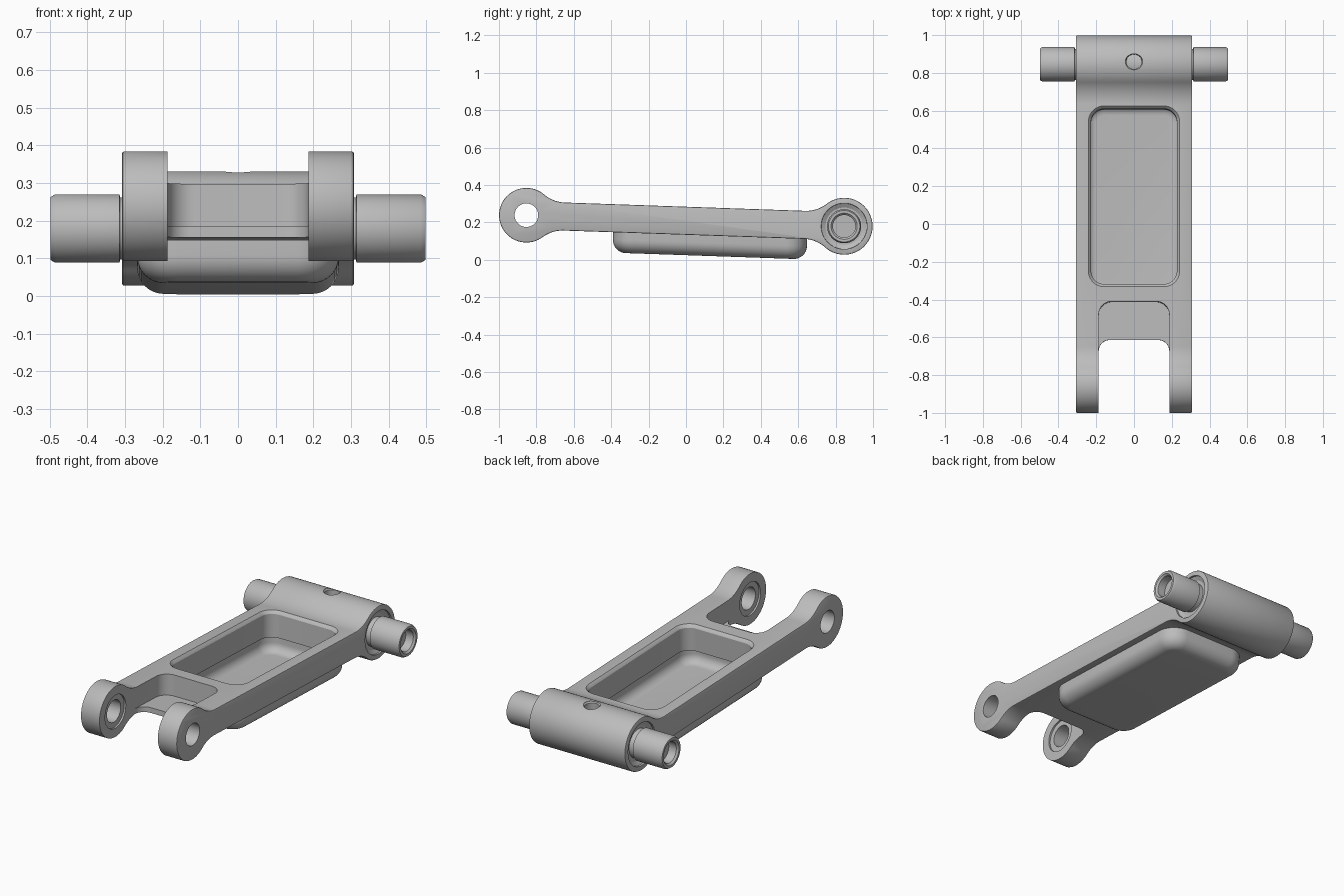
import bpy, bmesh
from math import sin, cos, pi, atan2, sqrt
from mathutils import Matrix

cube = bpy.data.objects.get("Cube")
if cube:
    bpy.data.objects.remove(cube, do_unlink=True)

metal = bpy.data.materials.new("grey metal")
metal.use_nodes = True
metal.diffuse_color = (0.5, 0.5, 0.5, 1)
metal.node_tree.nodes["Principled BSDF"].inputs["Base Color"].default_value = (0.5, 0.5, 0.5, 1)

# The whole arm tilts slightly down towards the barrel
HALF = 0.85                      # half distance between the two pivots
TILT = Matrix.Translation((0, -0.004, 0.2085)) @ Matrix.Rotation(-0.0347, 4, 'X')


def loft(name, rings, close=False):
    """Skin a list of point rings; cap the ends or join last to first."""
    bm = bmesh.new()
    loops = [[bm.verts.new(p) for p in ring] for ring in rings]
    pairs = list(zip(loops, loops[1:]))
    if close:
        pairs.append((loops[-1], loops[0]))
    else:
        bm.faces.new(loops[0])
        bm.faces.new(loops[-1])
    for a, b in pairs:
        for i in range(len(a)):
            bm.faces.new((a[i - 1], a[i], b[i], b[i - 1]))
    bmesh.ops.remove_doubles(bm, verts=bm.verts, dist=1e-5)
    bmesh.ops.recalc_face_normals(bm, faces=bm.faces)
    mesh = bpy.data.meshes.new(name)
    bm.to_mesh(mesh)
    bm.free()
    mesh.materials.append(metal)
    ob = bpy.data.objects.new(name, mesh)
    bpy.context.collection.objects.link(ob)
    ob.matrix_world = TILT
    return ob


def rounded(w, y0, y1, r, z, inset=0.0, n=10):
    """Rounded rectangle at height z, shrunk by inset."""
    w, y0, y1, r = w - inset, y0 + inset, y1 - inset, r - inset
    centres = ((w - r, y1 - r), (r - w, y1 - r), (r - w, y0 + r), (w - r, y0 + r))
    return [(cx + r * cos((q + i / n) * pi / 2), cy + r * sin((q + i / n) * pi / 2), z)
            for q, (cx, cy) in enumerate(centres) for i in range(n + 1)]


def lathe(name, profile, y, n=64):
    """Revolve (x, radius) pairs about the sideways axis through y."""
    return loft(name, [[(x, y + max(r, 1e-4) * cos(2 * pi * i / n), max(r, 1e-4) * sin(2 * pi * i / n))
                        for i in range(n)] for x, r in profile])


def eye_half(R, h=0.075, r=0.18, n=22):
    """Upper outline of a round end blending into the beam."""
    dx = sqrt((R + r) ** 2 - (h + r) ** 2)
    a = atan2(h + r, -dx)
    pts = [(HALF + R * cos(a * i / n), R * sin(a * i / n)) for i in range(n + 1)]
    for i in range(1, n + 1):
        t = a + pi + (pi / 2 - a) * i / n
        pts.append((HALF - dx + r * cos(t), h + r + r * sin(t)))
    return pts


def finish(ob):
    """Bake the modifiers into the mesh."""
    bpy.context.view_layer.update()
    ev = ob.evaluated_get(bpy.context.evaluated_depsgraph_get())
    mesh = bpy.data.meshes.new_from_object(ev)
    ob.modifiers.clear()
    ob.data = mesh


# Arm body: side outline extruded across, with softened edges
upper = eye_half(0.152) + [(-y, z) for y, z in reversed(eye_half(0.146))]
outline = upper + [(y, -z) for y, z in reversed(upper[1:-1])]
body = loft("arm_body", [[(x, y, z) for y, z in outline] for x in (-0.308, 0.308)])
bevel = body.modifiers.new("soft_edges", 'BEVEL')
bevel.width = 0.006
bevel.segments = 2
bevel.limit_method = 'ANGLE'
finish(body)

# Cutters: fork gap, fork pocket above a thin floor, tray opening, oil hole
cutters = [
    loft("fork_gap", [rounded(0.187, -1.3, -0.608, 0.06, z) for z in (-0.4, 0.4)]),
    loft("fork_pocket", [rounded(0.187, -1.3, -0.408, 0.07, z) for z in (-0.045, 0.4)]),
    loft("tray_opening", [rounded(0.243, -0.332, 0.628, 0.085, z, i) for z, i in
                          ((-0.3, 0.016), (0.058, 0.016), (0.066, 0.011), (0.076, 0), (0.3, 0))]),
    loft("oil_hole", [rounded(0.046, HALF - 0.036, HALF + 0.056, 0.046, z, i) for z, i in
                      ((0.06, 0.006), (0.142, 0.006), (0.15, 0), (0.3, 0))]),
]
# Cutters: eye holes with inner counterbore, and barrel end recesses
for s in (-1, 1):
    cutters.append(lathe("eye_hole", [(s * x, r) for x, r in
                         ((0.1, 0), (0.1, 0.095), (0.197, 0.095), (0.197, 0.063), (0.4, 0.063), (0.4, 0))], -HALF))
    cutters.append(lathe("barrel_recess", [(s * x, r) for x, r in
                         ((0.285, 0), (0.285, 0.1), (0.298, 0.122), (0.35, 0.127), (0.35, 0))], HALF))
for c in cutters:
    c.hide_render = True
    cut = body.modifiers.new(c.name, 'BOOLEAN')
    cut.operation = 'DIFFERENCE'
    cut.solver = 'EXACT'
    cut.object = c
finish(body)
for c in cutters:
    bpy.data.objects.remove(c, do_unlink=True)

# Tray: thin pan with rounded bottom edges hanging under the opening
def tray_rings(inset, bottom, r, n=8):
    arc = [(bottom + r * (1 - sin(pi / 2 * i / n)), inset + r * (1 - cos(pi / 2 * i / n)))
           for i in range(n + 1)]
    return [rounded(0.268, -0.383, 0.655, 0.11, z, i) for z, i in [(-0.07, inset)] + arc]

outer = tray_rings(0, -0.184, 0.07)
inner = tray_rings(0.02, -0.164, 0.05)
tray = loft("tray", inner[::-1] + outer)

# Pivot pin: necked at the barrel, chamfered and dished at the ends
half_pin = [(0.27, 0.09), (0.28, 0.082), (0.313, 0.082), (0.315, 0.091), (0.485, 0.091),
            (0.498, 0.084), (0.498, 0.07), (0.488, 0.06), (0.44, 0.06), (0.44, 0)]
pin = lathe("pivot_pin", [(-x, r) for x, r in reversed(half_pin)] + half_pin, HALF)

# Smooth shading with sharp edges kept
bpy.ops.object.select_all(action='DESELECT')
for ob in (body, tray, pin):
    ob.select_set(True)
bpy.context.view_layer.objects.active = body
bpy.ops.object.shade_smooth_by_angle(angle=pi / 6)
